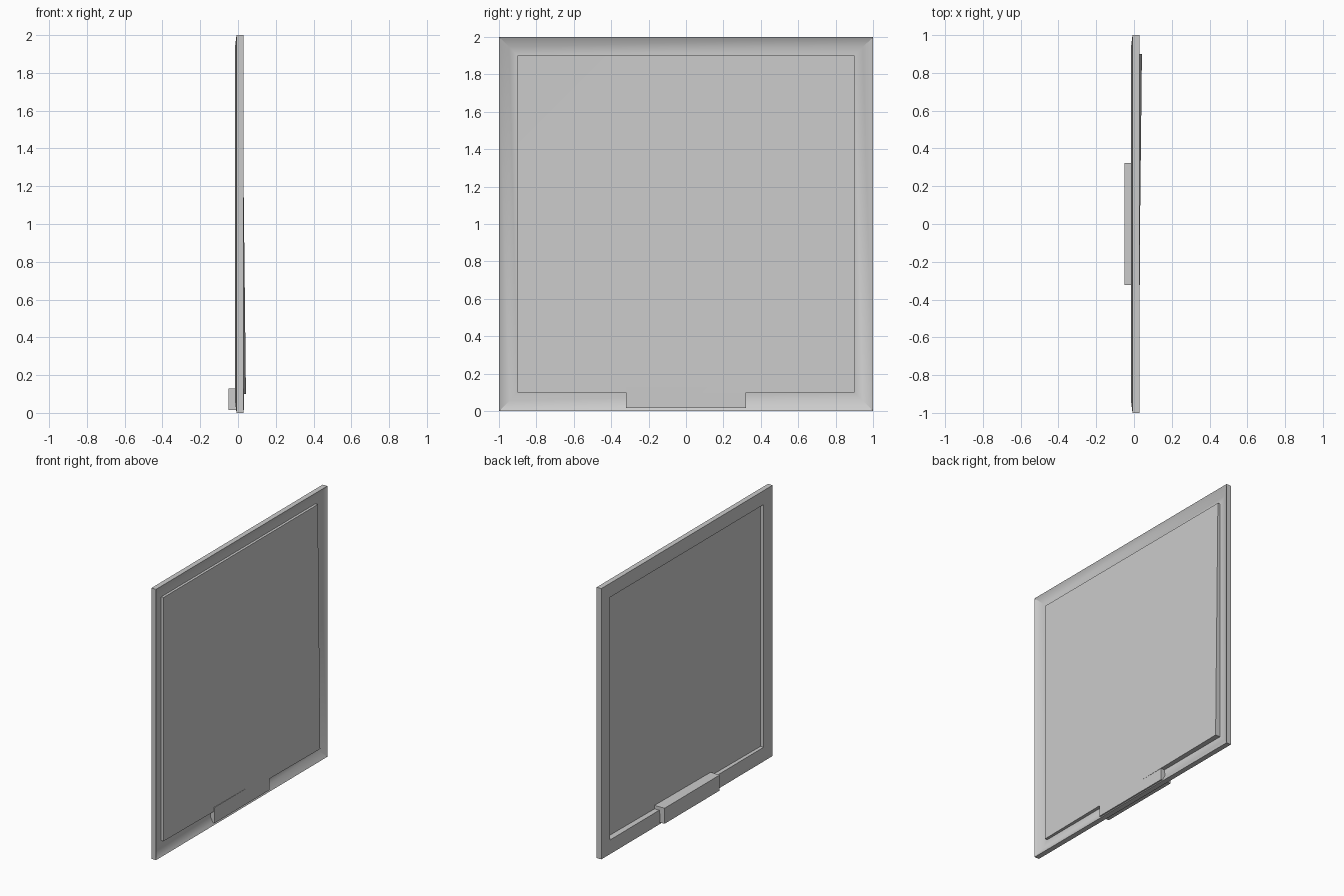
import bpy, bmesh

if "Cube" in bpy.data.objects:
    bpy.data.objects.remove(bpy.data.objects["Cube"])

Z0 = 1.0  # centre height of the square panel


def make_object(name, bm):
    bmesh.ops.recalc_face_normals(bm, faces=bm.faces)
    mesh = bpy.data.meshes.new(name)
    bm.to_mesh(mesh)
    bm.free()
    ob = bpy.data.objects.new(name, mesh)
    bpy.context.collection.objects.link(ob)
    return ob


def square_ring(bm, half, depth, bulge=0.0):
    """Square loop in the YZ plane; bulge pushes one lower corner forward."""
    corners = [(-1, -1), (1, -1), (1, 1), (-1, 1)]
    return [bm.verts.new((depth + (bulge if (a, b) == (1, -1) else 0), a * half, Z0 + b * half))
            for a, b in corners]


def bridge(bm, r, s):
    for i in range(4):
        j = (i + 1) % 4
        bm.faces.new((r[i], r[j], s[j], s[i]))


# Frame with valley and raised, slightly warped centre panel
WARP = 0.02
bm = bmesh.new()
profile = [
    (0.896, 0.018, WARP), (0.896, -0.007, 0),   # recess seen from the back
    (0.945, -0.015, 0), (1.0, -0.008, 0),       # back ridge
    (1.0, 0.03, 0),                             # outer rim
    (0.945, 0.0, 0), (0.9, 0.003, 0),           # front valley
    (0.9, 0.022, WARP),                         # front of raised panel
]
rings = [square_ring(bm, *p) for p in profile]
for r, s in zip(rings, rings[1:]):
    bridge(bm, r, s)
for ring in (rings[0], rings[-1]):
    a, b, c, d = ring
    bm.faces.new((a, b, c))
    bm.faces.new((a, c, d))
panel = make_object("framed_panel", bm)

# Mounting block through the lower edge
bm = bmesh.new()
bmesh.ops.create_cube(bm, size=1)
x0, x1, z0, z1 = -0.05, 0.033, 0.015, 0.13
bmesh.ops.scale(bm, vec=(x1 - x0, 0.644, z1 - z0), verts=bm.verts)
bmesh.ops.translate(bm, vec=((x0 + x1) / 2, 0, (z0 + z1) / 2), verts=bm.verts)
make_object("lower_block", bm)

# Soft shading across the shallow frame slopes
bpy.context.view_layer.objects.active = panel
panel.select_set(True)
bpy.ops.object.shade_smooth_by_angle(angle=0.6)
